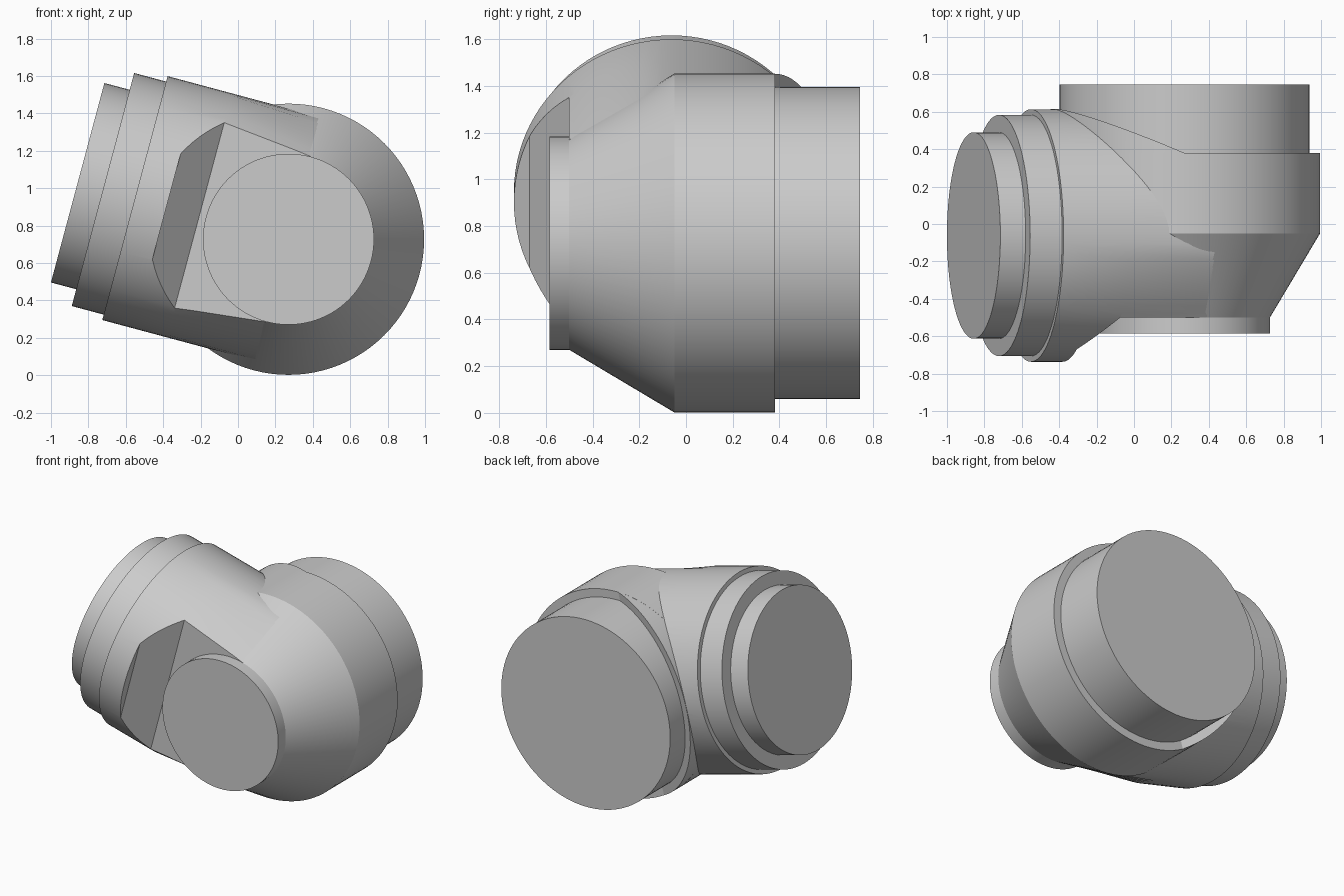
import bpy, bmesh
from math import sin, cos, pi, radians
from mathutils import Vector

if "Cube" in bpy.data.objects:
    bpy.data.objects.remove(bpy.data.objects["Cube"], do_unlink=True)

SEG = 96
TILT = radians(15)
CX, CZ = 0.27, 0.727       # main axis, runs along y
BY = -0.0615               # branch axis depth

grey = bpy.data.materials.new("plain grey")
grey.use_nodes = True
grey.diffuse_color = (0.6, 0.6, 0.6, 1)
grey.node_tree.nodes["Principled BSDF"].inputs["Base Color"].default_value = (0.6, 0.6, 0.6, 1)


def place(t, h, y):
    """Branch frame: t along the branch, h across it, y depth."""
    return Vector((CX - cos(TILT) * t + sin(TILT) * h, y, CZ + sin(TILT) * t + cos(TILT) * h))


def loft(name, rings):
    """Closed solid through rings of equal point count."""
    bm = bmesh.new()
    rows = [[bm.verts.new(p) for p in ring] for ring in rings]
    n = len(rows[0])
    for a, b in zip(rows, rows[1:]):
        for i in range(n):
            j = (i + 1) % n
            bm.faces.new((a[i], a[j], b[j], b[i]))
    bm.faces.new(rows[0])
    bm.faces.new(rows[-1])
    bmesh.ops.recalc_face_normals(bm, faces=bm.faces)
    mesh = bpy.data.meshes.new(name)
    bm.to_mesh(mesh)
    bm.free()
    mesh.materials.append(grey)
    obj = bpy.data.objects.new(name, mesh)
    bpy.context.collection.objects.link(obj)
    return obj


def activate(obj):
    bpy.ops.object.select_all(action="DESELECT")
    obj.select_set(True)
    bpy.context.view_layer.objects.active = obj


def smooth(obj):
    activate(obj)
    bpy.ops.object.shade_smooth_by_angle(angle=radians(25))


def subtract(obj, cutter):
    cutter.hide_render = True
    mod = obj.modifiers.new("cut", "BOOLEAN")
    mod.operation = "DIFFERENCE"
    mod.solver = "EXACT"
    mod.object = cutter
    activate(obj)
    bpy.ops.object.modifier_apply(modifier=mod.name)
    bpy.data.objects.remove(cutter, do_unlink=True)


ANGLES = [2 * pi * i / SEG for i in range(SEG)]


def main_ring(r, depth):
    """Ring around the main axis; depth is a function of t."""
    return [place(r * cos(a), r * sin(a), depth(r * cos(a))) for a in ANGLES]


def turned(name, profile):
    return loft(name, [main_ring(r, lambda t, y=y: y) for r, y in profile])


def branch_ring(r, t):
    return [place(t, r * cos(a), BY + r * sin(a)) for a in ANGLES]


def cone_radius(y):
    return 0.725 - 0.6 * min(max(-0.05 - y, 0), 0.45)


def root_ring(r):
    """Branch section at the main axis, held inside the tapered body."""
    ring = []
    for a in ANGLES:
        y, h = BY + r * sin(a), r * cos(a)
        limit = cone_radius(y)
        ring.append(place(0, max(-limit, min(limit, h)), y))
    return ring


# Main body: front hub, taper and drum
smooth(turned("main_body", [(0.457, -0.585), (0.457, -0.5), (0.725, -0.05), (0.725, 0.38)]))

# Rear spigot
smooth(turned("rear_spigot", [(0.667, 0.2), (0.667, 0.745)]))

# Slanted shoulder of the drum, deepest towards the branch
smooth(loft("slanted_shoulder", [
    main_ring(0.7245, lambda t: -0.04),
    main_ring(0.7245, lambda t: 0.38 + 0.44 * (t - 0.188))]))

# Branch, cleared behind by the drum and cut by a flat and ramp in front
branch = loft("side_branch", [root_ring(0.675), branch_ring(0.675, 0.49), branch_ring(0.675, 0.85)])
subtract(branch, turned("drum_cutter", [(0.722, 0.0), (0.722, 1.0)]))
outline = [(-0.3, -0.5), (0.493, -0.5), (0.675, -0.67), (0.675, -1.0), (-0.3, -1.0)]
subtract(branch, loft("front_cutter", [[place(t, h, y) for t, y in outline] for h in (-1, 1)]))
smooth(branch)

# Stepped collars on the branch end
for name, r, start, end in (("branch_collar", 0.645, 0.8, 1.027), ("branch_spigot", 0.552, 0.95, 1.167)):
    smooth(loft(name, [branch_ring(r, start), branch_ring(r, end)]))
